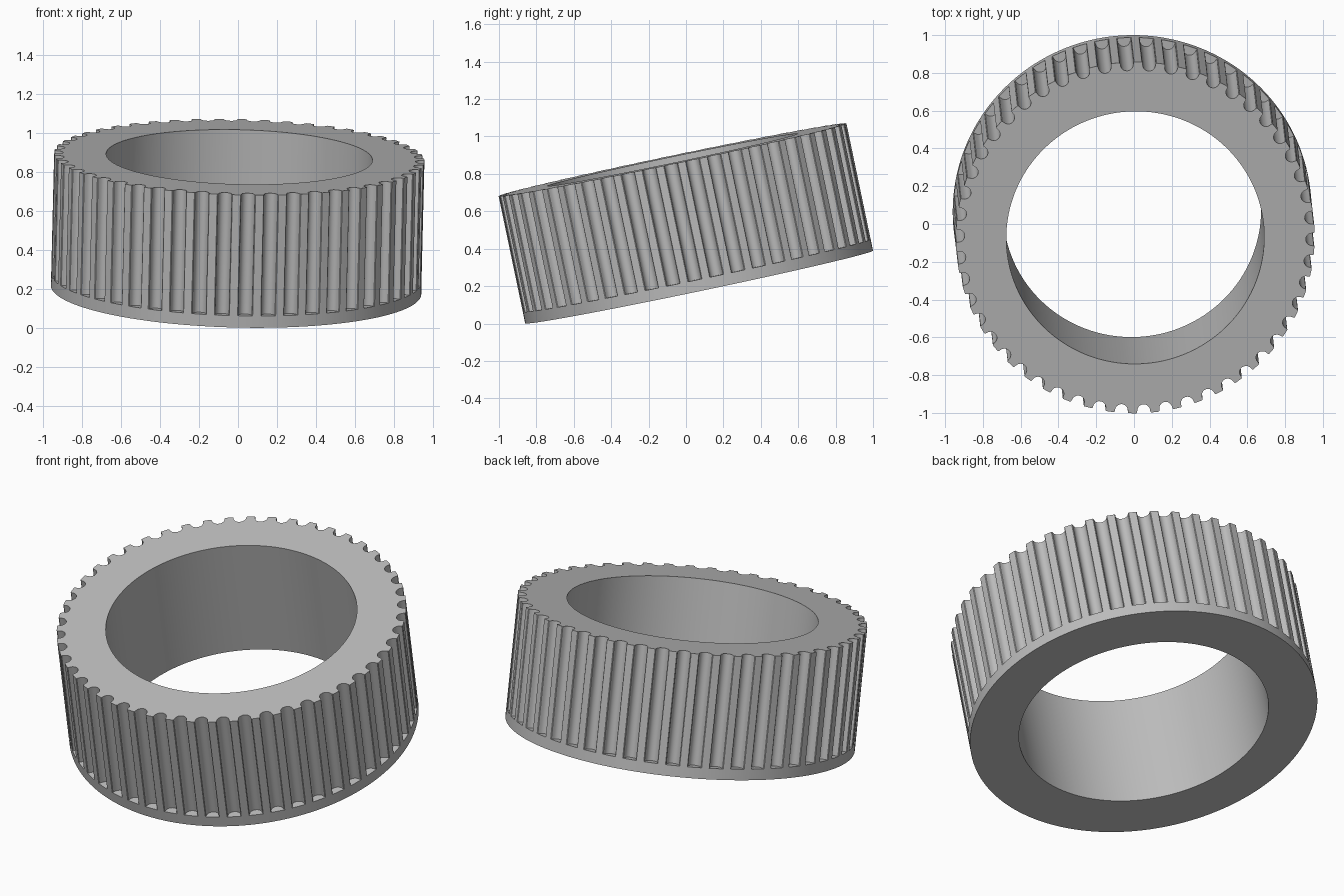
import bpy, bmesh
from math import cos, sin, pi, tau, atan2, hypot
from mathutils import Vector, Matrix

cube = bpy.data.objects.get("Cube")
if cube:
    bpy.data.objects.remove(cube, do_unlink=True)

OUTER, BORE, HEIGHT, RIM = 0.95, 0.683, 0.695, 0.062
TEETH, PHASE = 50, pi / 2 + 0.05
AXIS = Vector((0.024, -0.2045, 0.9786)).normalized()
BASE = Vector((-0.01, 0.07, 0.1955))

# Groove cross-section: rounded lips, straight flanks, round bottom
lip = [(-0.039, 0), (-0.0355, 0.004)]
floor = [(-0.034 * cos(pi * i / 10), 0.013 + 0.034 * sin(pi * i / 10)) for i in range(11)]
groove = lip + floor + [(-x, d) for x, d in reversed(lip)]
land = tau / TEETH - 2 * atan2(0.039, OUTER)

# Toothed outline as (angle, radius), each groove followed by its land
outline = []
for k in range(TEETH):
    centre = PHASE + tau * k / TEETH
    for i, (x, d) in enumerate(groove):
        edge = i in (0, len(groove) - 1)
        r = OUTER if edge else hypot(x, OUTER - d)
        outline.append((centre + atan2(x, OUTER - d), min(r, OUTER)))
    outline.append((centre + atan2(0.039, OUTER) + land / 2, OUTER))

mat = bpy.data.materials.new("plain grey")
mat.use_nodes = True
grey = (0.5, 0.5, 0.5, 1)
mat.diffuse_color = grey
mat.node_tree.nodes["Principled BSDF"].inputs["Base Color"].default_value = grey

# Closed ring: bore, top face, grooved wall, ledges, rim band, underside
bm = bmesh.new()


def loop(z, radius=None):
    return [bm.verts.new((cos(a) * (radius or r), sin(a) * (radius or r), z)) for a, r in outline]


loops = [loop(0, BORE), loop(HEIGHT, BORE), loop(HEIGHT), loop(RIM),
         loop(RIM, OUTER), loop(0, OUTER)]
n = len(outline)
for a, b in zip(loops, loops[1:] + loops[:1]):
    for i in range(n):
        j = (i + 1) % n
        bm.faces.new((a[i], a[j], b[j], b[i]))
bmesh.ops.remove_doubles(bm, verts=bm.verts, dist=1e-5)
bmesh.ops.recalc_face_normals(bm, faces=bm.faces)

# Lean the ring on its axis
turn = Vector((0, 0, 1)).rotation_difference(AXIS).to_matrix().to_4x4()
bm.transform(Matrix.Translation(BASE) @ turn)
mesh = bpy.data.meshes.new("toothed_ring")
bm.to_mesh(mesh)
bm.free()
mesh.materials.append(mat)
ring = bpy.data.objects.new("toothed_ring", mesh)
bpy.context.collection.objects.link(ring)
bpy.context.view_layer.objects.active = ring
ring.select_set(True)
bpy.ops.object.shade_smooth_by_angle()
